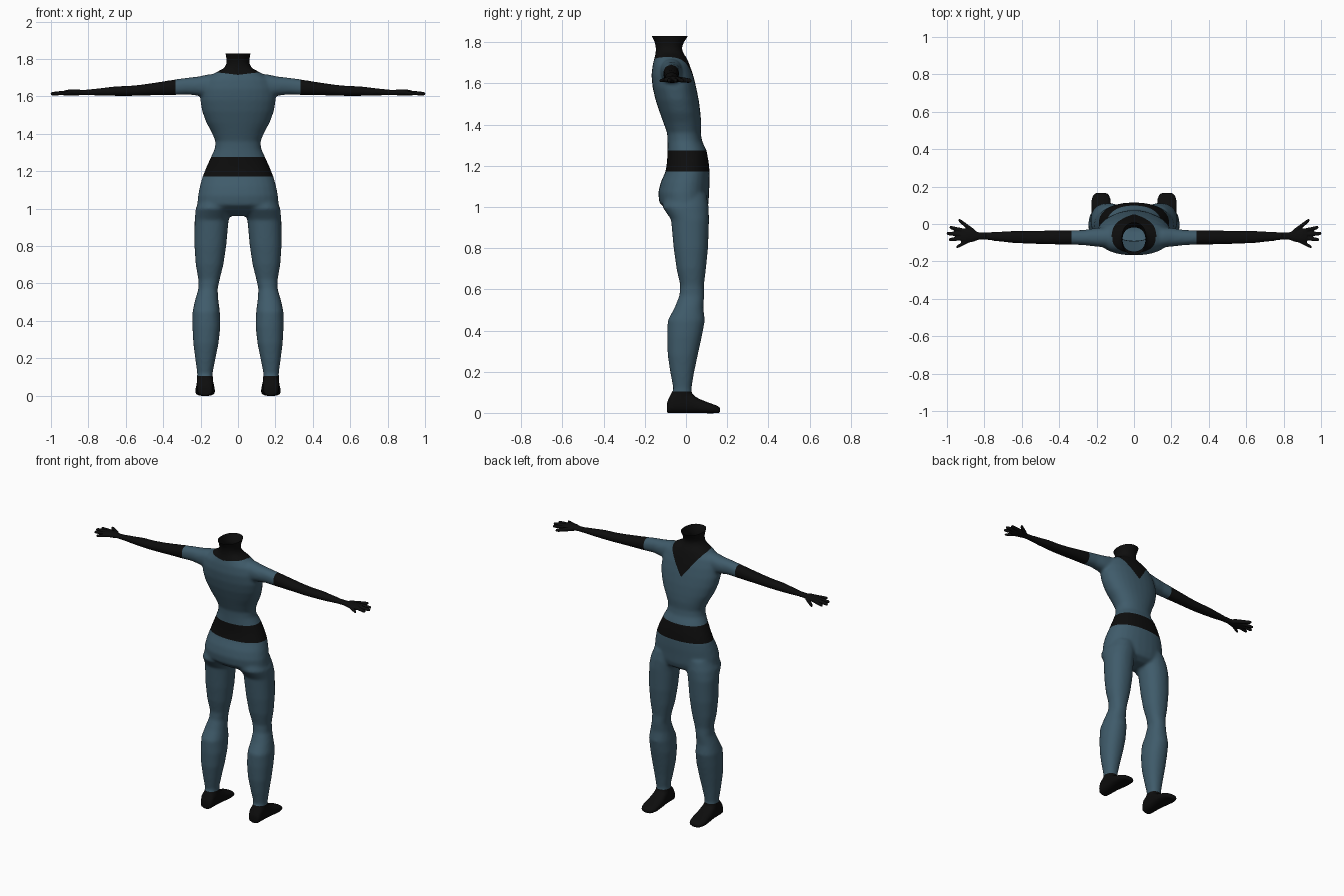
import bpy, bmesh, math
from mathutils import Vector


def material(name, col):
    m = bpy.data.materials.new(name)
    m.diffuse_color = (*col, 1)
    return m


BLUE = material("slate blue cloth", (0.05, 0.105, 0.145))
BLACK = material("black cloth", (0.004, 0.004, 0.004))


def loft(bm, axis, sections, side=1, n=28, power=2.2):
    """Closed skin through sections (position, a0, a1, b0, b1) along an axis."""
    rings = []
    for pos, a0, a1, b0, b1 in sections:
        ring = []
        for i in range(n):
            t = 2 * math.pi * i / n
            c, s = math.cos(t), math.sin(t)
            u = math.copysign(abs(c) ** (2 / power), c)
            v = math.copysign(abs(s) ** (2 / power), s)
            a = (a0 + a1) / 2 + u * (a1 - a0) / 2
            b = (b0 + b1) / 2 + v * (b1 - b0) / 2
            p = {"x": (pos, a, b), "y": (a, pos, b), "z": (a, b, pos)}[axis]
            ring.append(bm.verts.new((p[0] * side, p[1], p[2])))
        rings.append(ring)
    for r, q in zip(rings, rings[1:]):
        for i in range(n):
            j = (i + 1) % n
            bm.faces.new((r[i], r[j], q[j], q[i]))
    bm.faces.new(rings[0])
    bm.faces.new(rings[-1])


def fuse(bm, name, voxel, smooth):
    """Merge overlapping lofts into one smooth skin."""
    bmesh.ops.recalc_face_normals(bm, faces=bm.faces)
    me = bpy.data.meshes.new(name)
    bm.to_mesh(me)
    bm.free()
    ob = bpy.data.objects.new(name, me)
    bpy.context.collection.objects.link(ob)
    r = ob.modifiers.new("fuse", "REMESH")
    r.mode = "VOXEL"
    r.voxel_size = voxel
    s = ob.modifiers.new("smooth", "SMOOTH")
    s.factor = 0.5
    s.iterations = smooth
    deps = bpy.context.evaluated_depsgraph_get()
    new = bpy.data.meshes.new_from_object(ob.evaluated_get(deps))
    ob.modifiers.clear()
    ob.data = new
    new.materials.clear()
    new.materials.append(BLUE)
    new.materials.append(BLACK)
    return ob


body = bmesh.new()
# torso from pelvis to neck: z, half width, back y, front y
torso = [(0.96, .09, -.04, .06), (0.985, .19, -.09, .10), (1.02, .218, -.13, .11), (1.07, .214, -.135, .112),
         (1.12, .204, -.123, .115), (1.17, .19, -.1, .115), (1.22, .17, -.092, .11),
         (1.275, .145, -.09, .10), (1.32, .124, -.09, .078), (1.36, .121, -.092, .072),
         (1.41, .142, -.11, .074), (1.46, .17, -.128, .07), (1.52, .192, -.148, .062),
         (1.58, .202, -.162, .05), (1.64, .195, -.168, .035), (1.69, .175, -.162, .018),
         (1.725, .125, -.153, .003), (1.75, .075, -.147, -.015), (1.775, .061, -.147, -.02),
         (1.80, .062, -.152, -.01), (1.83, .067, -.167, .01), (1.87, .073, -.182, .03)]
loft(body, "z", [(z, -w, w, b, f) for z, w, b, f in torso])

# legs: z, inner x, outer x, back y, front y
leg = [(1.06, .03, .2, -.1, .1), (1.0, .03, .226, -.115, .11), (.94, .05, .232, -.073, .112),
       (.8, .063, .233, -.06, .107), (.7, .078, .226, -.046, .097), (.62, .098, .212, -.028, .087),
       (.57, .109, .212, -.032, .089), (.51, .105, .23, -.056, .084), (.45, .097, .243, -.089, .092),
       (.37, .094, .244, -.092, .077), (.28, .104, .239, -.089, .057), (.2, .12, .229, -.077, .04),
       (.12, .136, .218, -.062, .027), (.05, .13, .222, -.07, .03)]
# feet: y, inner x, outer x, sole z, top z
foot = [(-.093, .14, .212, -.002, .05), (-.07, .132, .22, -.002, .1), (0, .13, .222, -.002, .105),
        (.03, .127, .224, -.002, .09), (.06, .124, .227, -.002, .07), (.11, .122, .23, -.002, .05),
        (.15, .128, .224, -.002, .036), (.168, .145, .207, 0, .025)]
# arms: x, back y, front y, bottom z, top z
arm = [(.1, -.12, -.02, 1.61, 1.72), (.16, -.125, -.018, 1.595, 1.718), (.21, -.12, -.022, 1.603, 1.706),
       (.27, -.113, -.032, 1.61, 1.7), (.34, -.11, -.034, 1.607, 1.69), (.42, -.109, -.034, 1.606, 1.677),
       (.5, -.108, -.036, 1.604, 1.665), (.57, -.106, -.036, 1.602, 1.657), (.65, -.102, -.036, 1.602, 1.654),
       (.73, -.093, -.041, 1.603, 1.645), (.81, -.083, -.045, 1.606, 1.636), (.84, -.08, -.047, 1.608, 1.633)]
for side in (1, -1):
    loft(body, "z", leg, side)
    loft(body, "y", foot, side, power=2.8)
    loft(body, "x", arm, side)
suit = fuse(body, "body_suit", 0.009, 7)

# cut clean colour borders and open the neck
bm = bmesh.new()
bm.from_mesh(suit.data)


def cut(co, no, where=lambda c: True, clear=False):
    faces = [f for f in bm.faces if where(f.calc_center_median())]
    geom = faces + list({e for f in faces for e in f.edges}) + list({v for f in faces for v in f.verts})
    bmesh.ops.bisect_plane(bm, geom=geom, plane_co=co, plane_no=no, clear_outer=clear)


cut((0, 0, 1.83), (0, 0, 1), clear=True)
for z in (.105, 1.172, 1.275):
    cut((0, 0, z), (0, 0, 1))
for s in (1, -1):
    cut((.335 * s, 0, 0), (1, 0, 0))
    cut((0, 0, 1.565), (-1.35 * s, 0, 1), lambda c: c.y > -.07 and c.z > 1.5 and 0 <= c.x * s < .25)
    cut((0, 0, 1.715), (-.12 * s, 0, 1), lambda c: c.y < -.07 and c.z > 1.6 and 0 <= c.x * s < .25)


def is_black(c):
    x = abs(c.x)
    if x > .335 or c.z < .105 or 1.172 < c.z < 1.275:
        return True
    if x > .16:
        return False
    return c.z > (1.565 + 1.35 * x if c.y > -.07 else 1.715 + .12 * x)


for f in bm.faces:
    f.smooth = True
    f.material_index = int(is_black(f.calc_center_median()))
bm.to_mesh(suit.data)
bm.free()

# hand: palm, then fingers from knuckle to tip
hand = bmesh.new()
loft(hand, "x", [(.79, -.084, -.045, 1.606, 1.637), (.83, -.084, -.044, 1.607, 1.634),
                 (.86, -.095, -.033, 1.605, 1.637), (.9, -.103, -.026, 1.603, 1.637),
                 (.925, -.098, -.03, 1.604, 1.632)])
fingers = [((.85, -.045), (.938, .022), .013), ((.9, -.038), (.986, -.018), .011),
           ((.9, -.056), (1.002, -.05), .0115), ((.9, -.074), (.99, -.084), .011),
           ((.88, -.088), (.95, -.124), .01)]
for (x0, y0), (x1, y1), r in fingers:
    secs = []
    for t, k in ((0, 1.1), (.5, 1), (.85, .9), (.97, .7), (1, .35)):
        x, y, z = x0 + (x1 - x0) * t, y0 + (y1 - y0) * t, 1.621 - .008 * t
        secs.append((x, y - r * k, y + r * k, z - r * k, z + r * k))
    loft(hand, "x", secs, n=14, power=2)
hands = fuse(hand, "hands", 0.004, 3)
for p in hands.data.polygons:
    p.use_smooth = True
    p.material_index = 1
m = hands.modifiers.new("mirror", "MIRROR")
m.use_mirror_merge = False
